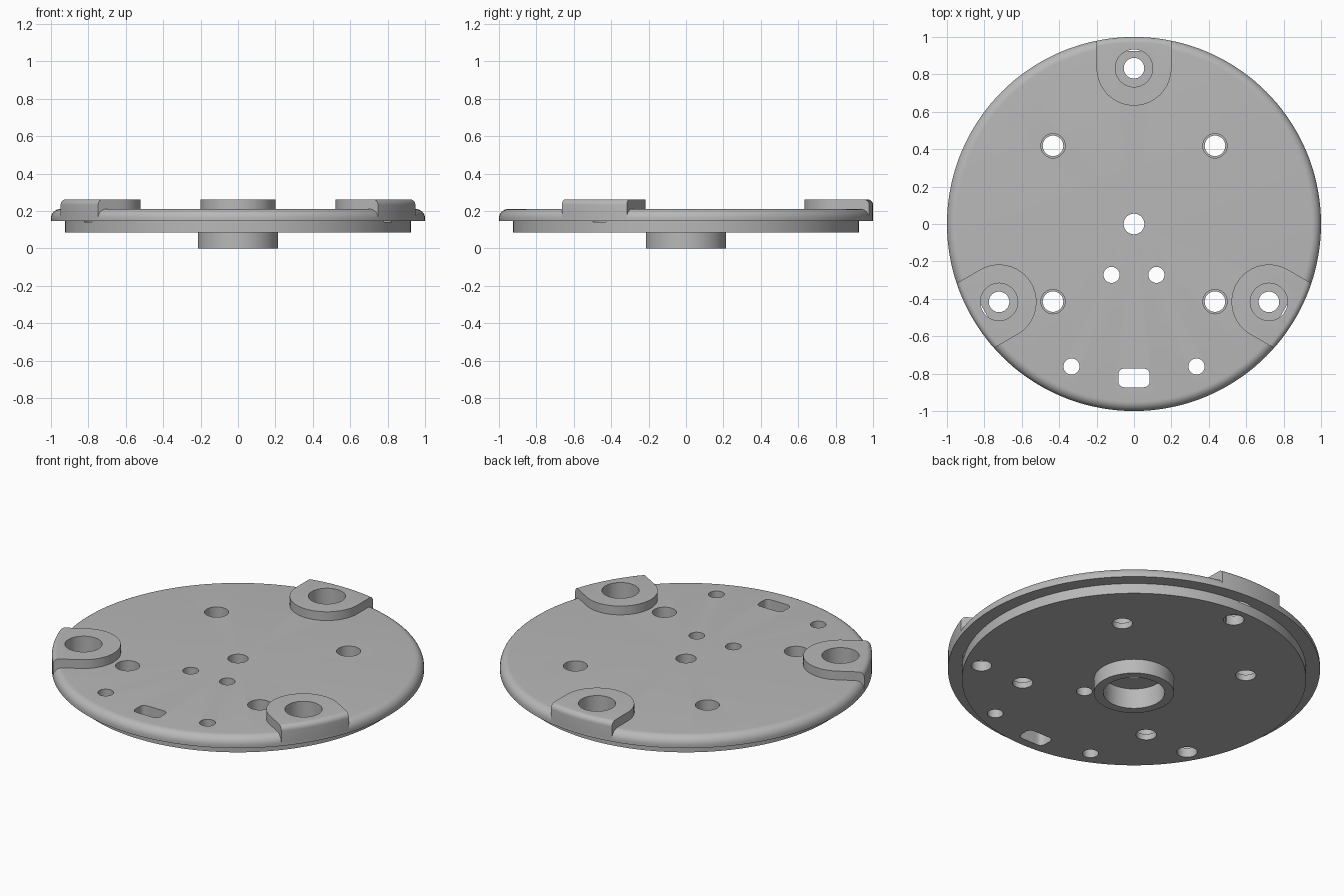
import bpy, bmesh
from math import sin, cos, pi, radians
from mathutils import Matrix, Vector

cube = bpy.data.objects.get("Cube")
if cube:
    bpy.data.objects.remove(cube)

grey = bpy.data.materials.new("plain grey")
grey.use_nodes = True
colour = (0.48, 0.48, 0.48, 1)
grey.diffuse_color = colour
grey.node_tree.nodes["Principled BSDF"].inputs["Base Color"].default_value = colour

SEGMENTS = 144


def arc(cx, cy, r, start, end, steps):
    """Points along an arc, angles in degrees."""
    return [(cx + r * cos(radians(start + (end - start) * i / steps)),
             cy + r * sin(radians(start + (end - start) * i / steps)))
            for i in range(steps + 1)]


def make_object(name, bm):
    bmesh.ops.recalc_face_normals(bm, faces=bm.faces)
    mesh = bpy.data.meshes.new(name)
    bm.to_mesh(mesh)
    bm.free()
    mesh.materials.append(grey)
    obj = bpy.data.objects.new(name, mesh)
    bpy.context.collection.objects.link(obj)
    return obj


def lathe(name, profile):
    """Revolve a closed (radius, z) loop around the z axis."""
    bm = bmesh.new()
    rings = [[bm.verts.new((r * cos(2 * pi * s / SEGMENTS), r * sin(2 * pi * s / SEGMENTS), z))
              for r, z in profile] for s in range(SEGMENTS)]
    n = len(profile)
    for s in range(SEGMENTS):
        a, b = rings[s], rings[(s + 1) % SEGMENTS]
        for i in range(n):
            j = (i + 1) % n
            bm.faces.new((a[i], b[i], b[j], a[j]))
    return make_object(name, bm)


def prism(bm, outline, z0, z1, matrix=Matrix()):
    """Add an upright prism over a 2D outline."""
    bottom = [bm.verts.new(matrix @ Vector((x, y, z0))) for x, y in outline]
    top = [bm.verts.new(matrix @ Vector((x, y, z1))) for x, y in outline]
    bm.faces.new(bottom[::-1])
    bm.faces.new(top)
    n = len(outline)
    for i in range(n):
        j = (i + 1) % n
        bm.faces.new((bottom[i], bottom[j], top[j], top[i]))


def circle(x, y, r, steps=32):
    return arc(x, y, r, 0, 360, steps)[:-1]


def boolean(target, cutter, operation):
    mod = target.modifiers.new("cut", "BOOLEAN")
    mod.operation = operation
    mod.solver = "EXACT"
    mod.object = cutter
    bpy.ops.object.select_all(action="DESELECT")
    bpy.context.view_layer.objects.active = target
    target.select_set(True)
    bpy.ops.object.modifier_apply(modifier=mod.name)


# Stepped disc with rounded rim, bored hub underneath and centre hole
disc = lathe("base_disc", [
    (0.055, 0.12), (0.165, 0.12), (0.165, 0), (0.215, 0), (0.215, 0.085),
    (0.925, 0.085), (0.925, 0.145), (1, 0.145),
    *arc(0.95, 0.16, 0.05, 0, 90, 8), (0.055, 0.21)])

# Three raised pads, trimmed to the rim
pads = lathe("mounting_pads", [
    (0.4, 0.16), (1, 0.16), *arc(0.97, 0.232, 0.03, 0, 90, 6), (0.4, 0.262)])
turns = [Matrix.Rotation(radians(a), 4, "Z") for a in (0, 120, 240)]
PAD_Y = 0.833
bm = bmesh.new()
for turn in turns:
    prism(bm, [(0.2, 1.1), (-0.2, 1.1)] + arc(0, PAD_Y, 0.2, 180, 360, 32), 0, 0.4, turn)
pad_shape = make_object("pad_shape", bm)
boolean(pads, pad_shape, "INTERSECT")

# Through holes
bm = bmesh.new()
screw_holes = [(x, y) for x in (-0.433, 0.433) for y in (-0.415, 0.418)]
for turn in turns:
    prism(bm, circle(0, PAD_Y, 0.055), -0.1, 0.4, turn)
for x, y in screw_holes:
    prism(bm, circle(x, y, 0.055), -0.1, 0.4)
for side in (-1, 1):
    prism(bm, circle(side * 0.12, -0.272, 0.043), -0.1, 0.4)
    prism(bm, circle(side * 0.334, -0.762, 0.043), -0.1, 0.4)
slot = []
for i, (sx, sy) in enumerate([(1, 1), (-1, 1), (-1, -1), (1, -1)]):
    slot += arc(sx * 0.053, -0.823 + sy * 0.02, 0.03, 90 * i, 90 * i + 90, 6)
prism(bm, slot, -0.1, 0.4)
through = make_object("through_holes", bm)

# Wider counterbores entering from the top
bm = bmesh.new()
for turn in turns:
    prism(bm, circle(0, PAD_Y, 0.1, 48), 0.142, 0.4, turn)
for x, y in screw_holes:
    prism(bm, circle(x, y, 0.065), 0.12, 0.4)
counterbores = make_object("counterbores", bm)

for part in (disc, pads):
    boolean(part, through, "DIFFERENCE")
    boolean(part, counterbores, "DIFFERENCE")
for helper in (pad_shape, through, counterbores):
    bpy.data.objects.remove(helper)

# Smooth curves, sharp machined edges
for part in (disc, pads):
    bpy.ops.object.select_all(action="DESELECT")
    part.select_set(True)
    bpy.context.view_layer.objects.active = part
    bpy.ops.object.shade_smooth_by_angle(angle=radians(30))
